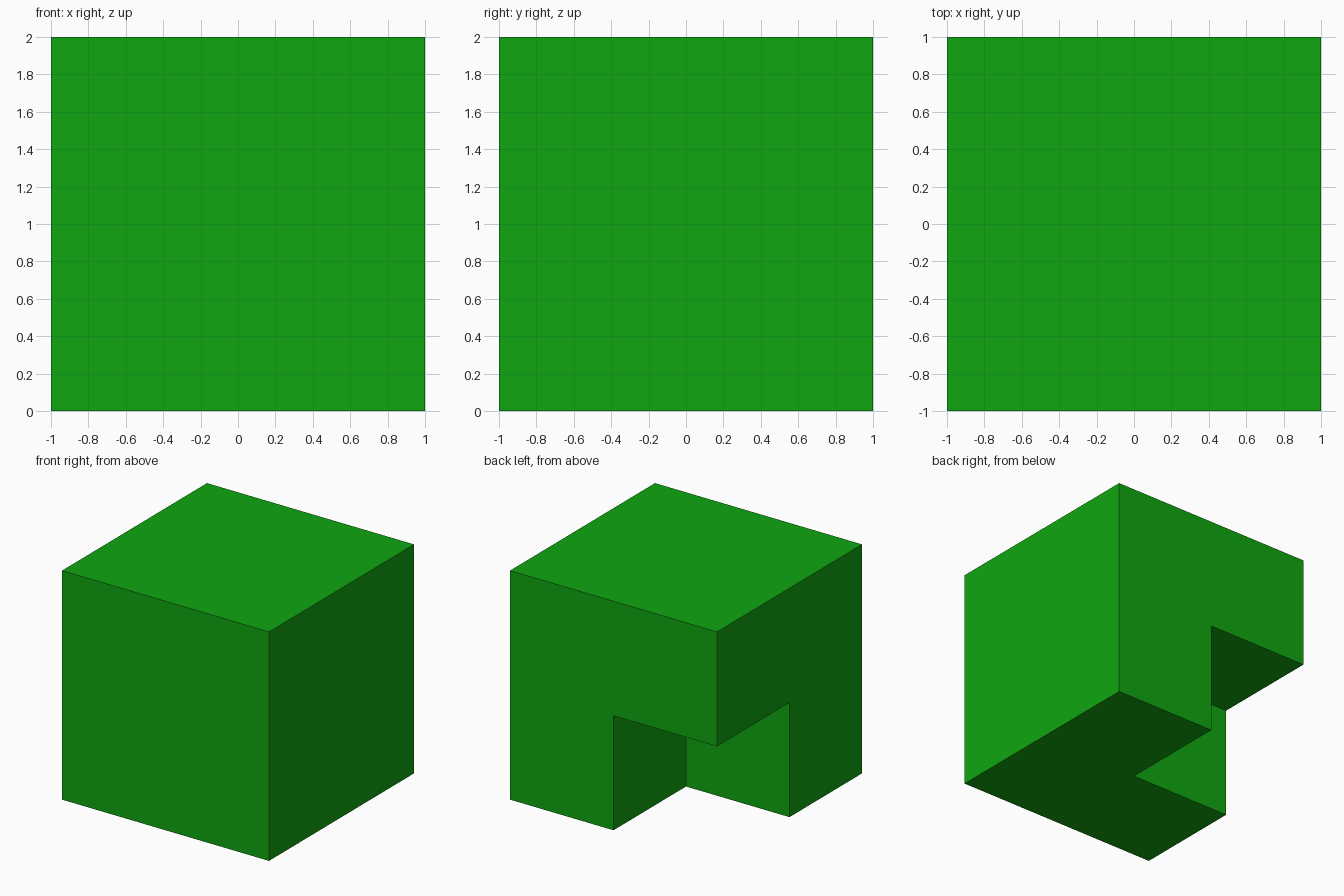
import bpy

if "Cube" in bpy.data.objects:
    bpy.data.objects.remove(bpy.data.objects["Cube"])

# Main cube standing on the ground
bpy.ops.mesh.primitive_cube_add(size=2, location=(0, 0, 1))
block = bpy.context.object
block.name = "notched_block"

# Cutter for the back-left bottom octant, overshooting the outer faces
bpy.ops.mesh.primitive_cube_add(size=2, location=(-1, 1, 0))
cutter = bpy.context.object
cutter.name = "notch_cutter"
cutter.hide_render = True

notch = block.modifiers.new("notch", 'BOOLEAN')
notch.operation = 'DIFFERENCE'
notch.solver = 'EXACT'
notch.object = cutter

# Apply the cut and discard the helper
bpy.context.view_layer.objects.active = block
bpy.ops.object.modifier_apply(modifier=notch.name)
bpy.data.objects.remove(cutter, do_unlink=True)

# Green finish
green = bpy.data.materials.new("green")
green.diffuse_color = (0.005, 0.38, 0.005, 1)
green.use_nodes = True
green.node_tree.nodes["Principled BSDF"].inputs["Base Color"].default_value = green.diffuse_color
block.data.materials.clear()
block.data.materials.append(green)
